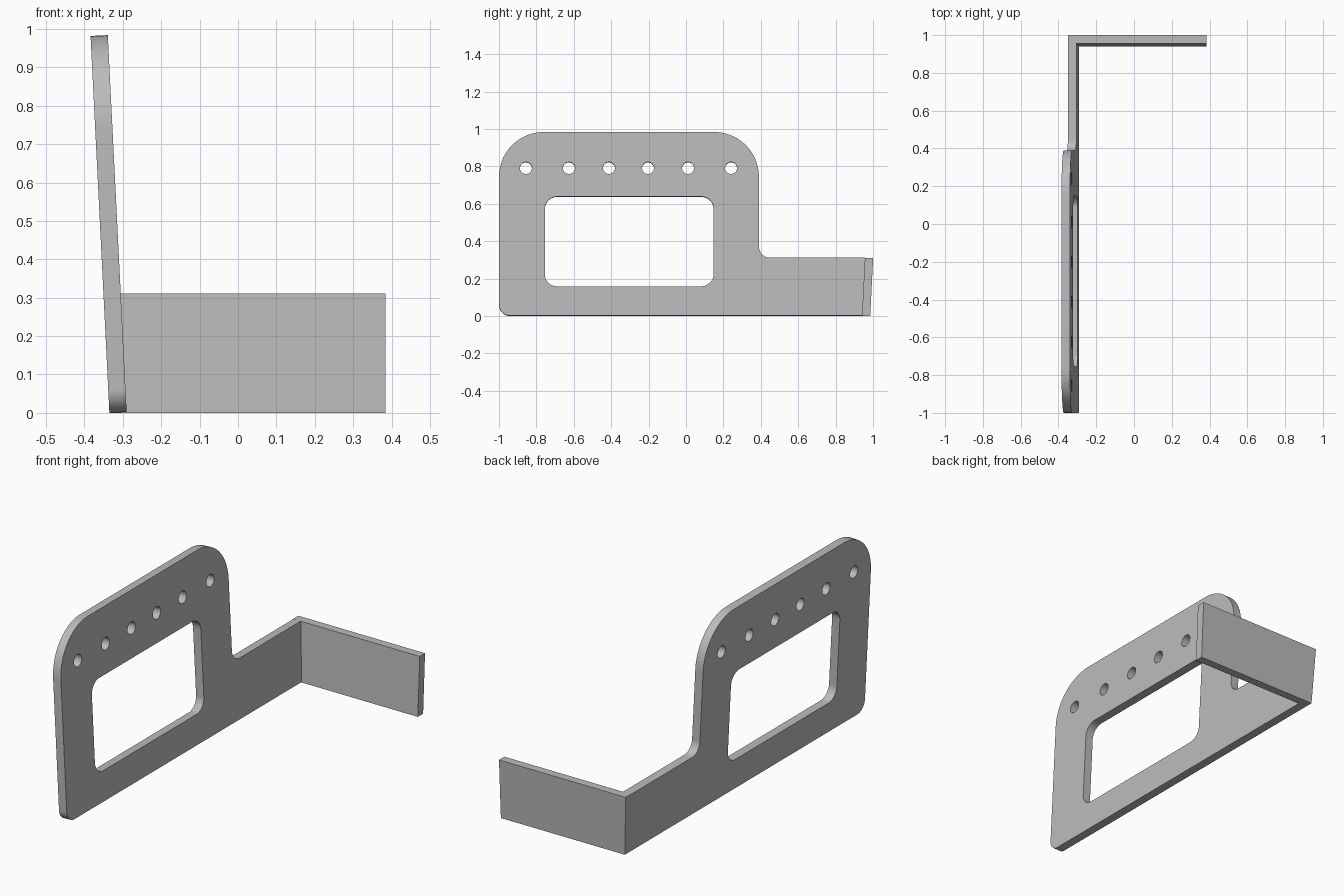
import bpy, bmesh, math
from mathutils import Vector

if "Cube" in bpy.data.objects:
    bpy.data.objects.remove(bpy.data.objects["Cube"])

LEAN = math.atan(0.05)
THICK = 0.045

grey = bpy.data.materials.new("light_grey")
grey.diffuse_color = (0.5, 0.5, 0.5, 1)
grey.use_nodes = True
grey.node_tree.nodes["Principled BSDF"].inputs["Base Color"].default_value = grey.diffuse_color


def rounded(corners, steps=14):
    """Fillet each (y, z, radius) corner of a closed outline."""
    pts = []
    n = len(corners)
    for i, (y, z, r) in enumerate(corners):
        p = Vector((y, z))
        if r == 0:
            pts.append(p)
            continue
        a = (Vector(corners[i - 1][:2]) - p).normalized()
        b = (Vector(corners[(i + 1) % n][:2]) - p).normalized()
        half = a.angle(b) / 2
        t = r / math.tan(half)
        centre = p + (a + b).normalized() * (r / math.sin(half))
        start, end = p + a * t - centre, p + b * t - centre
        sweep = math.pi - 2 * half
        for k in range(steps + 1):
            f = k / steps
            pts.append(centre + (start * math.sin((1 - f) * sweep)
                                 + end * math.sin(f * sweep)) / math.sin(sweep))
    return pts


def circle(y, z, r, n=28):
    return [Vector((y + r * math.cos(2 * math.pi * k / n),
                    z + r * math.sin(2 * math.pi * k / n))) for k in range(n)]


def finish(bm, name):
    bmesh.ops.recalc_face_normals(bm, faces=bm.faces[:])
    mesh = bpy.data.meshes.new(name)
    bm.to_mesh(mesh)
    bm.free()
    mesh.materials.append(grey)
    ob = bpy.data.objects.new(name, mesh)
    bpy.context.collection.objects.link(ob)
    bpy.ops.object.select_all(action='DESELECT')
    ob.select_set(True)
    bpy.context.view_layer.objects.active = ob
    bpy.ops.object.shade_smooth_by_angle(angle=math.radians(30))
    return ob


# Leaning side plate: outline, window and a row of round holes
outline = rounded([(-1, 0, 0.06), (0.941, 0, 0), (0.957, 0.31, 0), (0.39, 0.31, 0.06),
                   (0.39, 0.983, 0.24), (-1, 0.983, 0.24)])
window = rounded([(-0.755, 0.157, 0.065), (0.147, 0.157, 0.065),
                  (0.147, 0.637, 0.065), (-0.755, 0.637, 0.065)])
holes = [circle(y, 0.79, 0.032) for y in (-0.856, -0.626, -0.412, -0.203, 0.011, 0.241)]

bm = bmesh.new()
edges = []
for loop in [outline, window] + holes:
    vs = [bm.verts.new((0, p.x, p.y)) for p in loop]
    edges += [bm.edges.new((vs[i - 1], vs[i])) for i in range(len(vs))]
bmesh.ops.triangle_fill(bm, edges=edges, use_beauty=True, use_dissolve=False,
                        normal=(1, 0, 0))
ext = bmesh.ops.extrude_face_region(bm, geom=bm.faces[:], use_keep_orig=True)
bmesh.ops.translate(bm, vec=(THICK, 0, 0),
                    verts=[g for g in ext["geom"] if isinstance(g, bmesh.types.BMVert)])
s, c = math.sin(LEAN), math.cos(LEAN)
for v in bm.verts:
    w, h = v.co.x, v.co.z
    v.co.x = -0.335 - h * s + w * c
    v.co.z = h * c + w * s
finish(bm, "side_plate")

# Back flap, leaning outward, meeting the plate at a sharp corner
bm = bmesh.new()
rings = []
for z in (0, 0.311):
    d = 0.05 * z
    rings.append([bm.verts.new(p) for p in (
        (-0.335 - d, 0.941 + d, z), (0.384, 0.941 + d, z),
        (0.384, 0.985 + d, z), (-0.335 - d, 0.985 + d, z))])
low, high = rings
bm.faces.new(low)
bm.faces.new(high)
for i in range(4):
    bm.faces.new((low[i - 1], low[i], high[i], high[i - 1]))
finish(bm, "back_flap")
